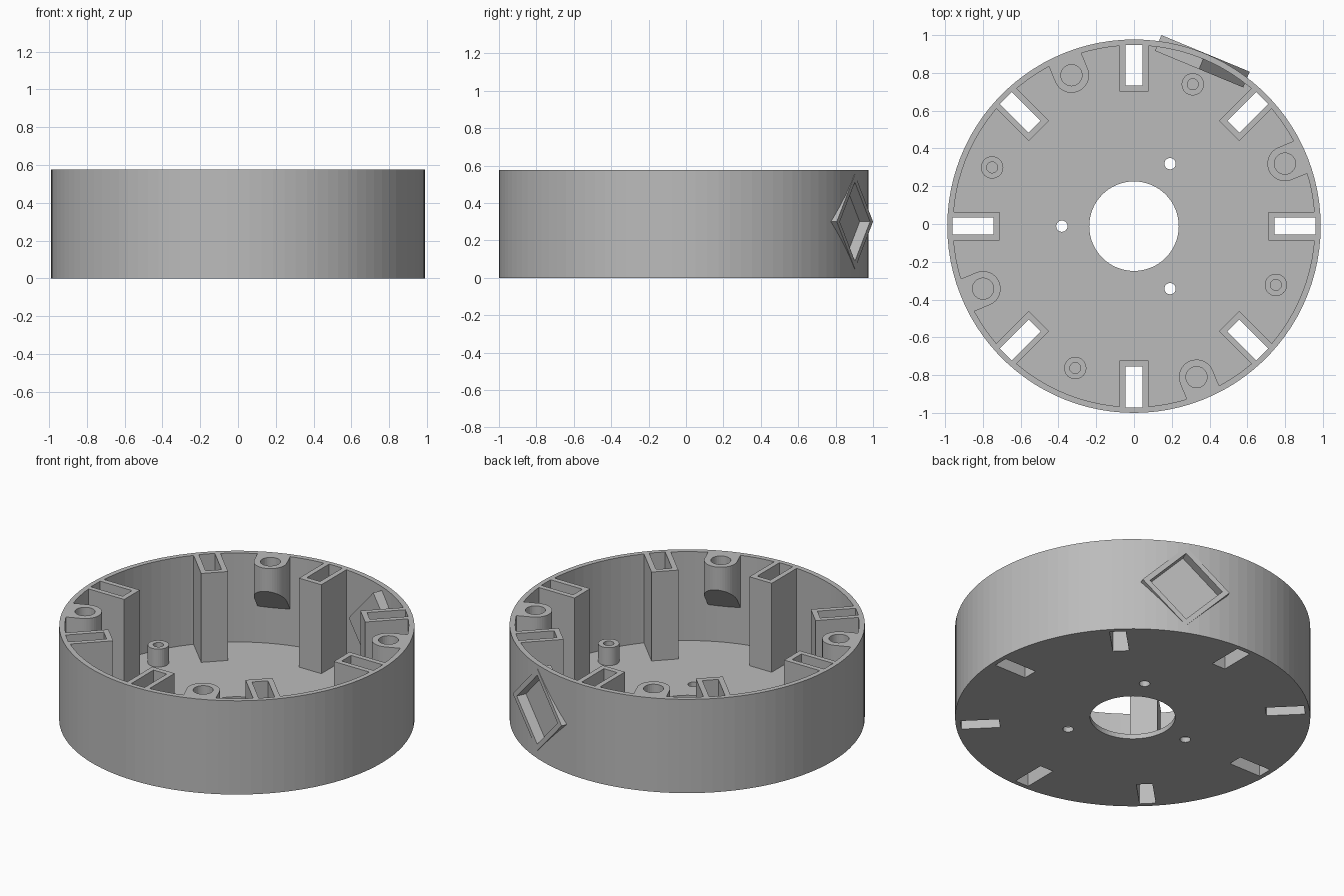
import bpy, bmesh
from math import cos, sin, pi, radians
from mathutils import Matrix

cube = bpy.data.objects.get("Cube")
if cube:
    bpy.data.objects.remove(cube, do_unlink=True)

HEIGHT, FLOOR, OUTER_R, WALL = 0.576, 0.03, 0.9885, 0.031
INNER_R = OUTER_R - WALL

grey = bpy.data.materials.new("plain grey")
grey.use_nodes = True
grey.diffuse_color = (0.5, 0.5, 0.5, 1)
grey.node_tree.nodes["Principled BSDF"].inputs["Base Color"].default_value = grey.diffuse_color


def circle(r, sides, u=0.0):
    return [(u + r * cos(2 * pi * i / sides), r * sin(2 * pi * i / sides)) for i in range(sides)]


def rect(u0, u1, half):
    return [(u0, -half), (u1, -half), (u1, half), (u0, half)]


def diamond(half):
    return [(half, 0), (0, half), (-half, 0), (0, -half)]


def boss_profile(u, r, end, steps=20):
    """Rounded tongue: half circle towards the middle, straight sides to the wall."""
    arc = [(u + r * cos(a), r * sin(a)) for a in
           (pi / 2 + pi * i / steps for i in range(steps + 1))]
    return arc + [(end, -r), (end, r)]


def prism(bm, profile, bottom, top, matrix=Matrix()):
    """Extrude a profile; bottom may be a function of the radial position."""
    low = bottom if callable(bottom) else (lambda u: bottom)
    a = [bm.verts.new(matrix @ Matrix.Translation((u, v, low(u))).translation) for u, v in profile]
    b = [bm.verts.new(matrix @ Matrix.Translation((u, v, top)).translation) for u, v in profile]
    bm.faces.new(a[::-1])
    bm.faces.new(b)
    for i in range(len(a)):
        j = (i + 1) % len(a)
        bm.faces.new((a[i], a[j], b[j], b[i]))


def turn(degrees):
    return Matrix.Rotation(radians(degrees), 4, 'Z')


def finish(name, bm):
    bmesh.ops.recalc_face_normals(bm, faces=bm.faces)
    mesh = bpy.data.meshes.new(name)
    bm.to_mesh(mesh)
    bm.free()
    mesh.materials.append(grey)
    obj = bpy.data.objects.new(name, mesh)
    bpy.context.scene.collection.objects.link(obj)
    return obj


def combine(target, other, operation):
    """Apply a boolean and discard the helper."""
    mod = target.modifiers.new(operation.lower(), 'BOOLEAN')
    mod.operation, mod.object, mod.solver = operation, other, 'EXACT'
    bpy.context.view_layer.objects.active = target
    bpy.ops.object.modifier_apply(modifier=mod.name)
    bpy.data.objects.remove(other, do_unlink=True)


# Round tray
bm = bmesh.new()
prism(bm, circle(OUTER_R, 100), 0, HEIGHT)
housing = finish("round_housing", bm)
bm = bmesh.new()
prism(bm, circle(INNER_R, 100), FLOOR, HEIGHT + 0.1)
combine(housing, finish("cavity_cutter", bm), 'DIFFERENCE')

BOSS_U, BOSS_R, POST_U = 0.865, 0.093, 0.813
PORT_ANGLE, PORT_Z = 67.5, 0.3
# Port frame axes: profile lies in the tangent plane, depth runs outwards
port = turn(PORT_ANGLE) @ Matrix.Translation((0, 0, PORT_Z)) @ Matrix(
    ((0, 0, 1, 0), (1, 0, 0, 0), (0, 1, 0, 0), (0, 0, 0, 1)))

# Solid parts: slot sleeves, sloped screw bosses, short posts, diamond port
solid = bmesh.new()
for k in range(8):
    prism(solid, rect(0.712, 0.972, 0.076), FLOOR / 2, HEIGHT, turn(45 * k))
for k in range(4):
    prism(solid, boss_profile(BOSS_U, BOSS_R, 0.97),
          lambda u: 0.435 - (u - BOSS_U + BOSS_R), HEIGHT, turn(22.5 + 90 * k))
    prism(solid, circle(0.059, 32, POST_U), FLOOR / 2, 0.14, turn(67.5 + 90 * k))
prism(solid, diamond(0.253), 0.9, 0.99, port)
combine(housing, finish("inner_parts", solid), 'UNION')

# Openings: slots, screw holes, centre hole, small floor holes, port recess
holes = bmesh.new()
for k in range(8):
    prism(holes, rect(0.744, 0.96, 0.045), -0.1, HEIGHT + 0.1, turn(45 * k))
for k in range(4):
    prism(holes, circle(0.056, 32, BOSS_U), HEIGHT - 0.12, HEIGHT + 0.1, turn(22.5 + 90 * k))
    prism(holes, circle(0.029, 24, POST_U), FLOOR, 0.3, turn(67.5 + 90 * k))
for k in range(3):
    prism(holes, circle(0.03, 24, 0.382), -0.1, 0.1, turn(60 + 120 * k))
prism(holes, circle(0.237, 64), -0.1, 0.1)
prism(holes, diamond(0.211), 0.93, 1.1, port)
combine(housing, finish("hole_cutters", holes), 'DIFFERENCE')

housing.location.y = -0.0115
